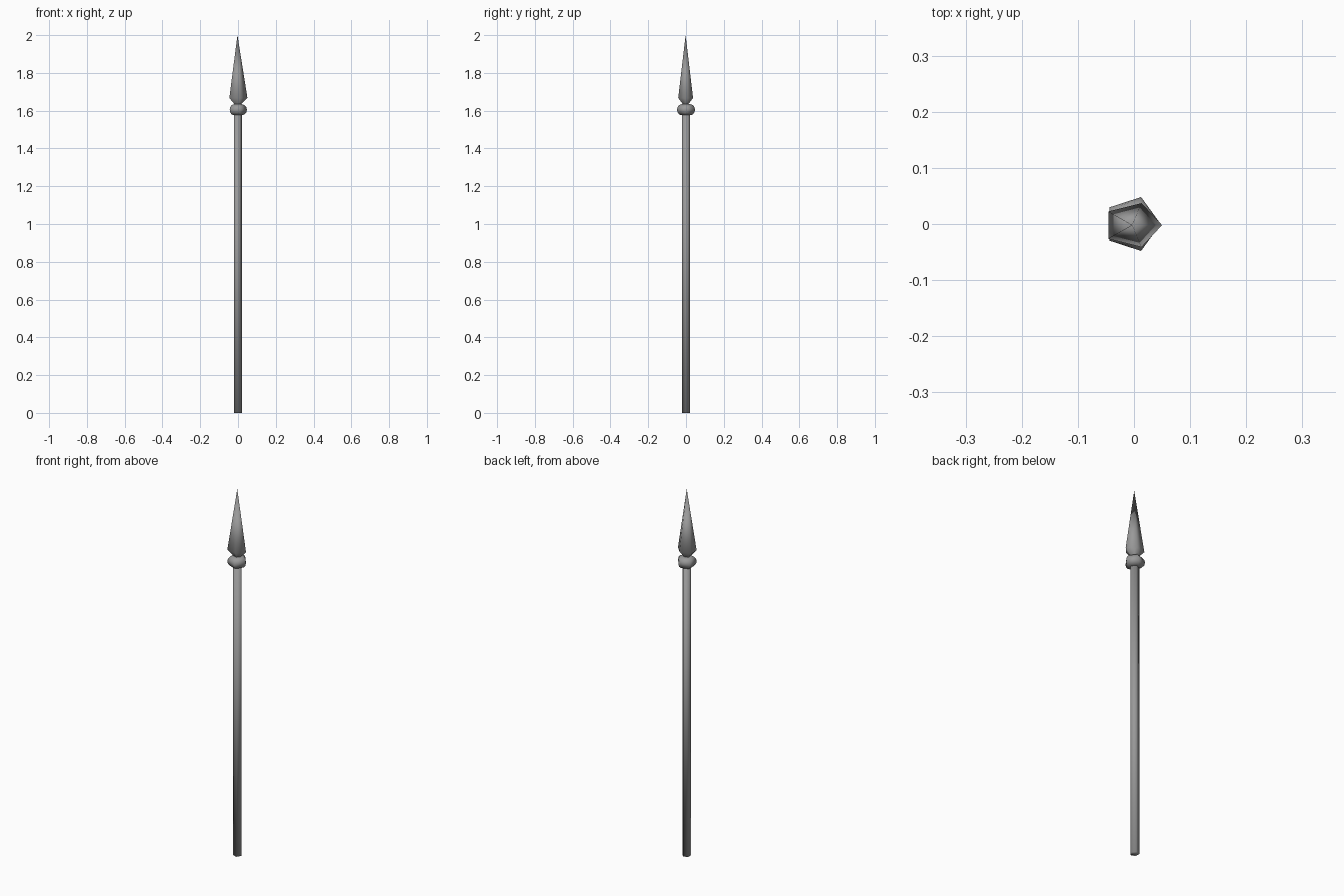
import bpy, bmesh, math

if "Cube" in bpy.data.objects:
    bpy.data.objects.remove(bpy.data.objects["Cube"])

SIDES = 5
CX = -0.003

# Dark iron
iron = bpy.data.materials.new("dark_iron")
iron.diffuse_color = (0.32, 0.32, 0.32, 1)
iron.use_nodes = True
iron.node_tree.nodes["Principled BSDF"].inputs["Base Color"].default_value = iron.diffuse_color


def lathe(name, profile, sx=1.0, sy=1.0):
    """Five-sided, fully smooth turned solid from (radius, z) pairs; radius 0 makes a point."""
    bm = bmesh.new()
    rings = []
    for r, z in profile:
        if r == 0:
            rings.append([bm.verts.new((0, 0, z))])
            continue
        rings.append([bm.verts.new((r * sx * math.cos(2 * math.pi * i / SIDES),
                                    r * sy * math.sin(2 * math.pi * i / SIDES), z))
                      for i in range(SIDES)])
    for a, b in zip(rings, rings[1:]):
        for i in range(SIDES):
            j = (i + 1) % SIDES
            if len(b) == 1:
                bm.faces.new((a[i], a[j], b[0]))
            else:
                bm.faces.new((a[i], a[j], b[j], b[i]))
    for ring in (rings[0], rings[-1]):
        if len(ring) > 1:
            bm.faces.new(ring)
    bmesh.ops.recalc_face_normals(bm, faces=bm.faces)
    for f in bm.faces:
        f.smooth = True
    mesh = bpy.data.meshes.new(name)
    bm.to_mesh(mesh)
    bm.free()
    mesh.materials.append(iron)
    ob = bpy.data.objects.new(name, mesh)
    ob.location.x = CX
    bpy.context.collection.objects.link(ob)
    return ob


# Long pole
lathe("shaft", [(0.023, 0), (0.023, 1.6)])

# Rounded collar under the blade
collar = [(0.024 + 0.0265 * math.cos(t), 1.605 + 0.029 * math.sin(t))
          for t in [math.radians(-90 + 30 * k) for k in range(7)]]
lathe("collar", collar)

# Pointed head, slightly narrower front to back
head = lathe("spear_head", [(0.016, 1.62), (0.02, 1.635), (0.053, 1.667), (0, 2.0)], sy=0.78)
head.location.y = -0.002
